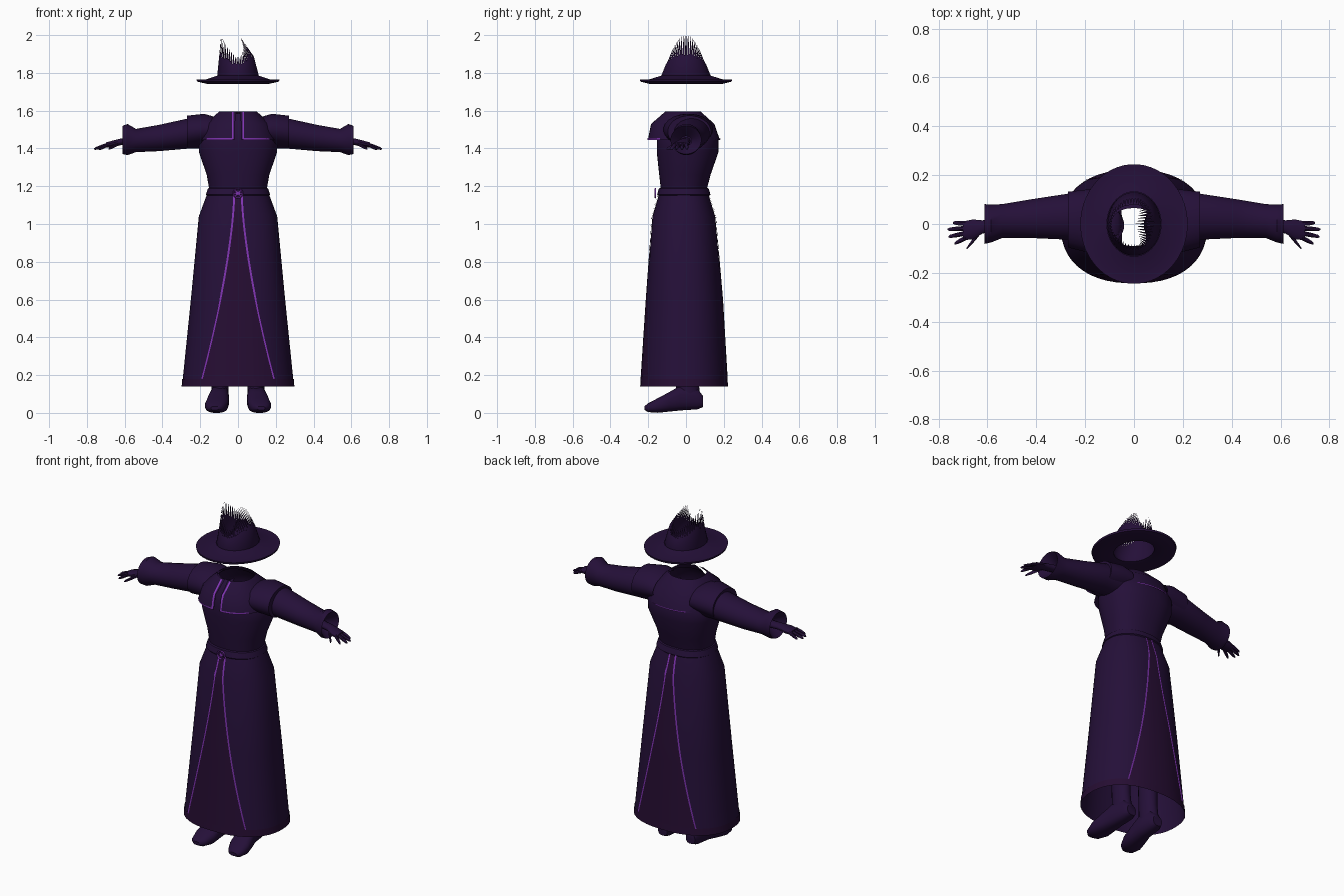
import bpy, bmesh, math
from mathutils import Vector

cube = bpy.data.objects.get("Cube")
if cube:
    bpy.data.objects.remove(cube, do_unlink=True)


def material(name, rgb):
    m = bpy.data.materials.new(name)
    m.use_nodes = True
    m.diffuse_color = (*rgb, 1)
    m.node_tree.nodes["Principled BSDF"].inputs["Base Color"].default_value = (*rgb, 1)
    return m


CLOTH = material("dark violet cloth", (0.018, 0.005, 0.040))
PANEL = material("plum lining", (0.019, 0.004, 0.032))
TRIM = material("bright purple trim", (0.22, 0.035, 0.45))


def finish(name, bm, mat, mirror=False, angle=40):
    """Turn a bmesh into a shaded object, mirrored across x if asked."""
    bmesh.ops.recalc_face_normals(bm, faces=bm.faces)
    mesh = bpy.data.meshes.new(name)
    bm.to_mesh(mesh)
    bm.free()
    mesh.materials.append(mat)
    ob = bpy.data.objects.new(name, mesh)
    bpy.context.collection.objects.link(ob)
    bpy.ops.object.select_all(action="DESELECT")
    ob.select_set(True)
    bpy.context.view_layer.objects.active = ob
    bpy.ops.object.shade_smooth_by_angle(angle=math.radians(angle))
    if mirror:
        ob.modifiers.new("Mirror", "MIRROR").use_mirror_merge = False
    return ob


def skin(bm, rings, closed=True, caps=False):
    """Bridge rows of points with quads."""
    rows = [[bm.verts.new(p) for p in r] for r in rings]
    n = len(rows[0])
    for a, b in zip(rows, rows[1:]):
        for i in range(n if closed else n - 1):
            j = (i + 1) % n
            bm.faces.new((a[i], a[j], b[j], b[i]))
    if caps:
        bm.faces.new(rows[0])
        bm.faces.new(rows[-1])


def oval(ru, rv, n, p=2.0):
    """Points of a rounded oval."""
    pts = []
    for i in range(n):
        t = 2 * math.pi * (i + 0.5) / n
        c, s = math.cos(t), math.sin(t)
        pts.append((math.copysign(abs(c) ** (2 / p), c) * ru,
                    math.copysign(abs(s) ** (2 / p), s) * rv))
    return pts


def upright(sec, n=48, p=2.3, cx=0.0):
    """Horizontal ring from (z, half width, front y, back y)."""
    z, rx, y0, y1 = sec
    return [(cx + u, (y0 + y1) / 2 + v, z) for u, v in oval(rx, (y1 - y0) / 2, n, p)]


def sideways(sec, n=24):
    """Ring across x from (x, y, z, half depth, half height)."""
    x, y, z, ry, rz = sec
    return [(x, y + u, z + v) for u, v in oval(ry, rz, n)]


def loft(name, rings, mat=CLOTH, mirror=False, caps=False):
    bm = bmesh.new()
    skin(bm, rings, caps=caps)
    return finish(name, bm, mat, mirror)


def surface(secs, x, z, side, lift=0.005, p=2.3):
    """Point on a lofted garment at x, z; side is -1 front, 1 back."""
    for a, b in zip(secs, secs[1:]):
        if a[0] <= z <= b[0]:
            break
    t = (z - a[0]) / (b[0] - a[0])
    rx, y0, y1 = (a[k] + (b[k] - a[k]) * t for k in (1, 2, 3))
    bulge = max(0, 1 - abs(x / rx) ** p) ** (1 / p)
    return Vector((x, (y0 + y1) / 2 + side * ((y1 - y0) / 2 * bulge + lift), z))


def ribbon(bm, path, width=0.010):
    """Flat strip that follows a path, wide in the xz plane."""
    rows = []
    for i, p in enumerate(path):
        d = path[min(i + 1, len(path) - 1)] - path[max(i - 1, 0)]
        w = Vector((-d.z, 0, d.x)).normalized() * width / 2
        rows.append((p - w, p + w))
    skin(bm, rows, closed=False)


# Skirt, hem band, torso and belt
SKIRT = [(0.14, 0.297, -0.24, 0.22), (0.60, 0.250, -0.21, 0.193),
         (1.04, 0.208, -0.178, 0.155), (1.18, 0.156, -0.137, 0.112)]
TORSO = [(1.17, 0.150, -0.132, 0.107), (1.26, 0.166, -0.142, 0.130),
         (1.38, 0.207, -0.155, 0.172), (1.45, 0.210, -0.155, 0.172),
         (1.53, 0.165, -0.138, 0.140), (1.585, 0.095, -0.09, 0.065)]
loft("skirt", [upright(s) for s in SKIRT])
loft("torso", [upright(s) for s in TORSO])
loft("hem_band", [upright(s) for s in ((0.14, 0.299, -0.243, 0.223),
                                       (0.18, 0.296, -0.24, 0.22))], PANEL)
loft("belt", [upright(s) for s in ((1.15, 0.163, -0.15, 0.125), (1.155, 0.170, -0.153, 0.13),
                                   (1.188, 0.160, -0.144, 0.12), (1.193, 0.15, -0.13, 0.11))])


# Front and back skirt panels edged with trim
def edge(z):
    """Half width of the skirt panel at a height."""
    return 0.02 + 0.172 * ((1.155 - z) / 0.975) ** 1.5


heights = [0.18 + 0.975 * i / 24 for i in range(25)]
trim = bmesh.new()
panel = bmesh.new()
for side in (-1, 1):
    skin(panel, [[surface(SKIRT, edge(z) * k / 4, z, side, 0.003) for k in range(-4, 5)]
                 for z in heights], closed=False)
    for sx in (-1, 1):
        ribbon(trim, [surface(SKIRT, sx * edge(z), z, side, 0.006) for z in heights])
finish("skirt_panels", panel, PANEL)
finish("skirt_trim", trim, TRIM)

# Shoulder cape, split at the front
CAPE = [(1.445, 0.205, -0.202, 0.180), (1.53, 0.175, -0.185, 0.150), (1.595, 0.100, -0.11, 0.078)]
bm = bmesh.new()
skin(bm, [upright(s) for s in CAPE])
slit = [f for f in bm.faces if abs(f.calc_center_median().x) < 0.022 and f.calc_center_median().y < 0]
bmesh.ops.delete(bm, geom=slit, context="FACES")
finish("shoulder_cape", bm, CLOTH)

# Cape trim along the front opening and lower edges
trim = bmesh.new()
for sx in (-1, 1):
    ribbon(trim, [surface(CAPE, sx * 0.028, 1.45 + 0.0285 * i, -1) for i in range(6)])
    ribbon(trim, [surface(CAPE, sx * (0.028 + 0.0175 * i), 1.45, -1) for i in range(9)])
ribbon(trim, [surface(CAPE, -0.11 + 0.022 * i, 1.45, 1) for i in range(11)], 0.006)
finish("cape_trim", trim, TRIM)

# Round buckle with spokes
bm = bmesh.new()
centre = Vector((0, -0.16, 1.163))
ring = []
for i in range(24):
    t = 2 * math.pi * i / 24
    d = Vector((math.cos(t), 0, math.sin(t)))
    ring.append([centre + d * 0.028, centre + d * 0.025 - Vector((0, 0.006, 0)), centre + d * 0.020])
skin(bm, ring + ring[:1], closed=False)
for i in range(4):
    t = math.pi * i / 4
    d = Vector((math.cos(t), 0, math.sin(t))) * 0.022
    ribbon(bm, [centre - d, centre + d], 0.006)
finish("buckle", bm, TRIM)

# Sleeves with flared open cuffs, and shoulder caps
SLEEVE = [(0.15, 0.03, 1.48, 0.09, 0.08), (0.27, 0.03, 1.478, 0.095, 0.08),
          (0.42, 0.022, 1.455, 0.08, 0.07), (0.54, 0.012, 1.442, 0.07, 0.062),
          (0.585, 0.002, 1.447, 0.078, 0.083), (0.612, 0, 1.445, 0.082, 0.075),
          (0.60, 0, 1.443, 0.07, 0.064), (0.55, 0, 1.440, 0.03, 0.025)]
loft("sleeves", [sideways(s) for s in SLEEVE], mirror=True)
CAP = [(0.12, 0.01, 1.497, 0.13, 0.07), (0.18, 0.012, 1.50, 0.132, 0.084),
       (0.27, 0.018, 1.488, 0.115, 0.086), (0.27, 0.025, 1.48, 0.09, 0.075)]
loft("shoulder_caps", [sideways(s) for s in CAP], mirror=True)

# Hands: palm, four fingers and a thumb
PALM = [(0.55, 0, 1.440, 0.026, 0.02), (0.62, -0.012, 1.435, 0.028, 0.018),
        (0.66, -0.022, 1.425, 0.042, 0.018), (0.70, -0.028, 1.418, 0.040, 0.014)]
loft("palms", [sideways(s, 12) for s in PALM], mirror=True, caps=True)
bm = bmesh.new()
for base, tip in (((0.69, 0.002, 1.42), (0.742, 0.005, 1.398)),
                  ((0.69, -0.018, 1.42), (0.763, -0.022, 1.397)),
                  ((0.69, -0.038, 1.42), (0.76, -0.052, 1.397)),
                  ((0.69, -0.058, 1.42), (0.735, -0.080, 1.395)),
                  ((0.635, -0.04, 1.425), (0.685, -0.100, 1.397))):
    a, b = Vector(base), Vector(tip)
    skin(bm, [sideways((*a.lerp(b, t), r, r), 8)
              for t, r in ((0, 0.011), (0.55, 0.010), (0.9, 0.007), (1, 0.003))], caps=True)
finish("fingers", bm, CLOTH, mirror=True)

# Legs and boots
LEG = [(0.07, 0.045, -0.055, 0.08), (0.18, 0.045, -0.055, 0.065),
       (0.45, 0.050, -0.06, 0.06), (1.10, 0.055, -0.07, 0.06)]
loft("legs", [upright(s, 16, 2, 0.095) for s in LEG], mirror=True)
BOOT = [(0.09, 0.092, 0.03, 0.09, 0.030), (0.06, 0.094, 0.018, 0.13, 0.044),
        (-0.03, 0.098, 0.012, 0.145, 0.050), (-0.09, 0.106, 0.006, 0.110, 0.058),
        (-0.15, 0.114, 0.0, 0.078, 0.062), (-0.20, 0.120, 0.004, 0.052, 0.045),
        (-0.22, 0.122, 0.015, 0.035, 0.022)]
loft("boots", [[(cx + u, y, (lo + hi) / 2 + v) for u, v in oval(rx, (hi - lo) / 2, 16, 2.6)]
               for y, cx, lo, hi, rx in BOOT], mirror=True, caps=True)

# Hat brim, both sides
BRIM = [(1.757, 0.100, 0.122), (1.742, 0.165, 0.195), (1.754, 0.217, 0.242),
        (1.765, 0.220, 0.245), (1.764, 0.175, 0.20), (1.785, 0.111, 0.132)]
loft("hat_brim", [upright((z, rx, -ry, ry), p=2) for z, rx, ry in BRIM])

# Hat crown with a torn, spiky top
N = 48
base, tips = [], []
for i in range(N):
    for offset, out in ((0.5, base), (1.1, tips)):
        t = 2 * math.pi * (i + offset) / N
        c, s = math.cos(t), math.sin(t)
        if out is base:
            out.append((0.092 * c - 0.008 * c * c, 0.108 * s, 1.842 + 0.045 * c * c))
        else:
            x = 0.1 * c * (1 - 0.95 * c) if c > 0 else 0.09 * c
            out.append((x, 0.082 * s, 1.885 + 0.115 * abs(c) ** 1.5))
bm = bmesh.new()
skin(bm, [upright((1.757, 0.1, -0.122, 0.122), N, 2), upright((1.787, 0.11, -0.13, 0.13), N, 2), base])
bm.verts.ensure_lookup_table()
rim = list(bm.verts)[-N:]
for i in range(N):
    bm.faces.new((rim[i], rim[(i + 1) % N], bm.verts.new(tips[i])))
finish("hat_crown", bm, CLOTH)
